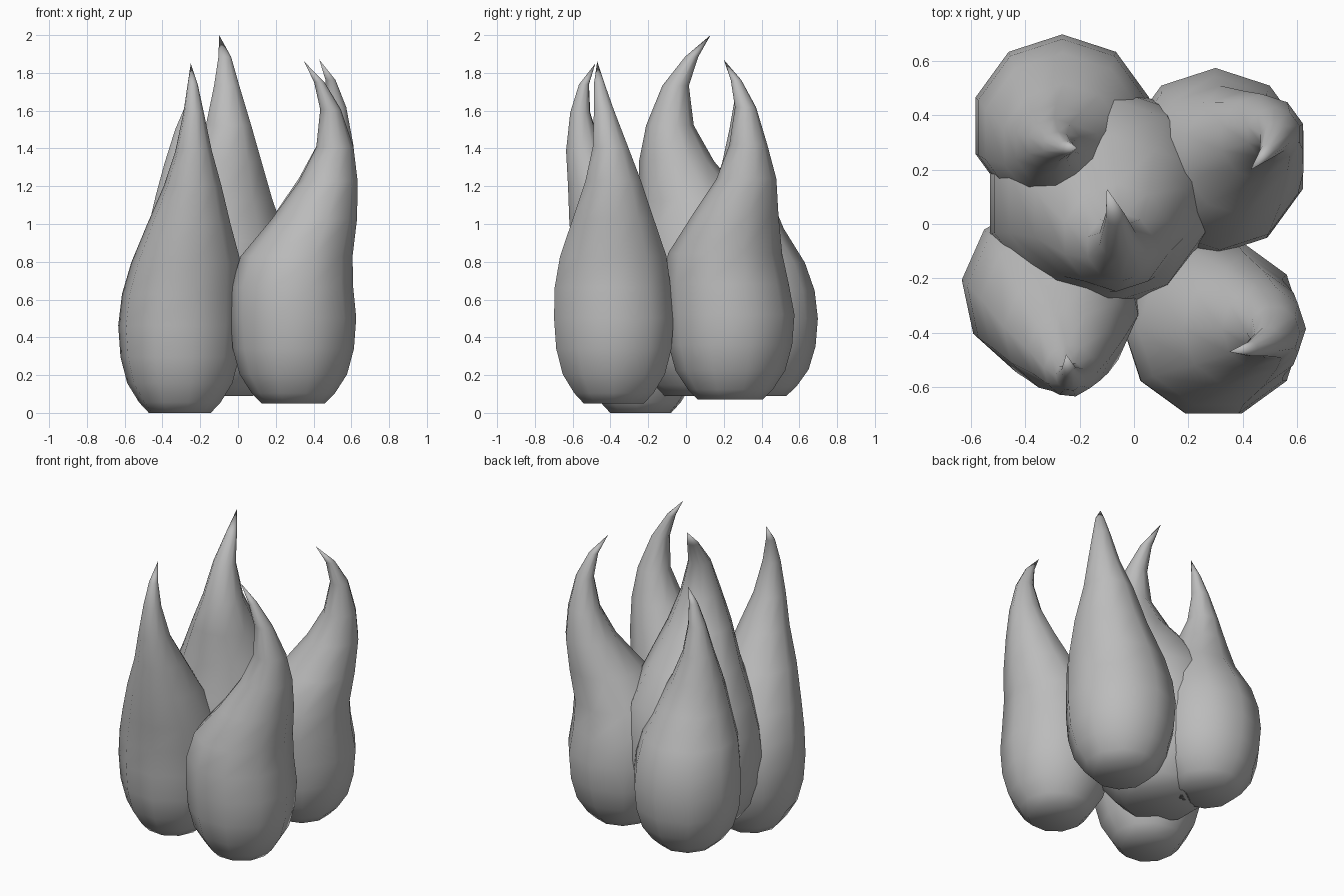
import bpy
import bmesh
from math import cos, sin, tau

cube = bpy.data.objects.get("Cube")
if cube:
    bpy.data.objects.remove(cube, do_unlink=True)

SIDES = 10
HALF = tau / SIDES / 2
# Shared teardrop profile: share of the height, radius
PROFILE = [(0, .165), (.03, .217), (.085, .28), (.16, .316), (.25, .328), (.34, .318),
           (.43, .292), (.54, .222), (.65, .153), (.75, .097), (.86, .054), (.94, .027)]
BELLY = 4  # lower rings that share the upright base centre

grey = bpy.data.materials.new("plain_grey")
grey.use_nodes = True
colour = (.5, .5, .5, 1)
grey.diffuse_color = colour
grey.node_tree.nodes["Principled BSDF"].inputs["Base Color"].default_value = colour


def flame(name, base, tip, width, turn, path):
    """Loft the teardrop along a bending path of (x, y) ring centres."""
    bm = bmesh.new()
    centres = [path[0]] * BELLY + path
    rings = []
    for (share, radius), (x, y) in zip(PROFILE, centres):
        z = base + share * (tip - base)
        r = radius * width
        angles = [turn + tau * i / SIDES for i in range(SIDES)]
        rings.append([bm.verts.new((x + r * cos(a), y + r * sin(a), z)) for a in angles])
    point = bm.verts.new((*path[-1], tip))
    bm.faces.new(reversed(rings[0]))
    for i in range(SIDES):
        j = (i + 1) % SIDES
        for low, high in zip(rings, rings[1:]):
            bm.faces.new((low[i], low[j], high[j], high[i]))
        bm.faces.new((rings[-1][i], rings[-1][j], point))
    for face in bm.faces:
        face.smooth = True
    mesh = bpy.data.meshes.new(name)
    bm.to_mesh(mesh)
    bm.free()
    mesh.materials.append(grey)
    bpy.context.collection.objects.link(bpy.data.objects.new(name, mesh))


# Tall middle flame
flame("centre_flame", .09, 2, 1.3, HALF,
      [(-.125, .095), (-.12, .095), (-.1, .085), (-.09, .04), (-.065, -.05),
       (-.05, -.085), (-.06, -.055), (-.07, .03), (-.1, .13)])

# Four corner flames with curling tips
flame("front_right_flame", 0, 1.85, 1, -HALF / 3,
      [(-.308, -.24), (-.298, -.26), (-.275, -.305), (-.26, -.4), (-.24, -.475),
       (-.235, -.54), (-.235, -.56), (-.24, -.54), (-.25, -.48)])
flame("front_left_flame", .05, 1.86, 1.015, 0,
      [(.293, -.382), (.287, -.388), (.31, -.385), (.405, -.385), (.478, -.385),
       (.513, -.4), (.49, -.435), (.43, -.46), (.35, -.47)])
flame("back_left_flame", .07, 1.87, 1.035, HALF,
      [(.3, .235), (.295, .215), (.317, .207), (.405, .26), (.472, .32),
       (.515, .33), (.52, .315), (.49, .265), (.43, .2)])
flame("back_right_flame", .09, 1.73, 1.025, HALF,
      [(-.264, .362), (-.264, .355), (-.262, .33), (-.26, .29), (-.285, .285),
       (-.295, .29), (-.28, .285), (-.25, .28), (-.21, .28)])
